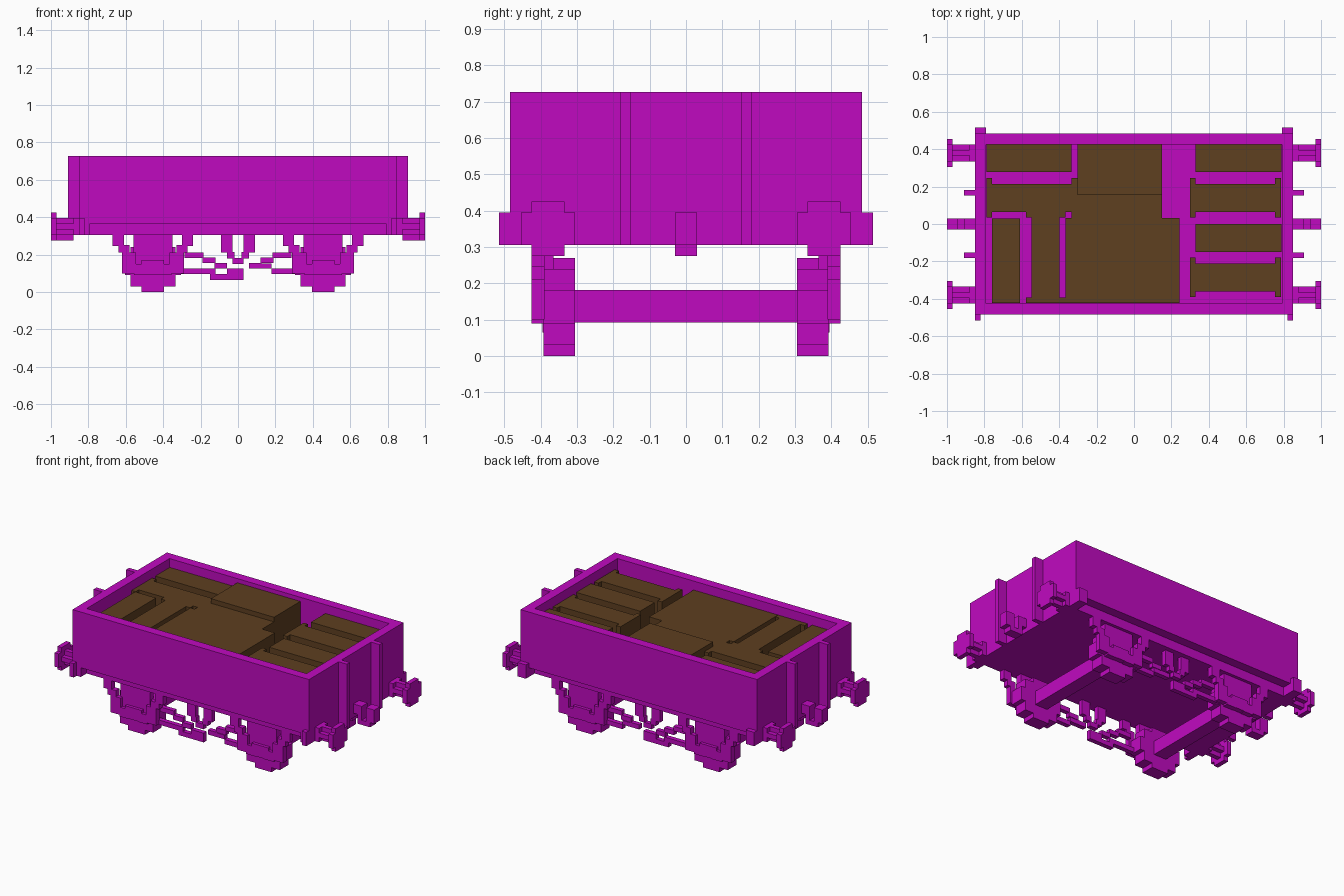
import bpy
import bmesh
from mathutils import Vector

cube = bpy.data.objects.get("Cube")
if cube:
    bpy.data.objects.remove(cube, do_unlink=True)


def material(name, rgb):
    mat = bpy.data.materials.new(name)
    mat.use_nodes = True
    mat.diffuse_color = (*rgb, 1)
    mat.node_tree.nodes["Principled BSDF"].inputs["Base Color"].default_value = (*rgb, 1)
    return mat


PURPLE = material("purple paint", (0.53, 0.003, 0.53))
BROWN = material("brown load", (0.112, 0.05, 0.0144))
BOTH = (-1, 1)


def blocks(name, boxes, mat=PURPLE):
    """One object from boxes given as (x0, x1, y0, y1, z0, z1)."""
    bm = bmesh.new()
    for x0, x1, y0, y1, z0, z1 in boxes:
        size = Vector((abs(x1 - x0), abs(y1 - y0), z1 - z0))
        mid = Vector((x0 + x1, y0 + y1, z0 + z1)) / 2
        for v in bmesh.ops.create_cube(bm, size=1)["verts"]:
            v.co = v.co * size + mid
    mesh = bpy.data.meshes.new(name)
    bm.to_mesh(mesh)
    bm.free()
    mesh.materials.append(mat)
    obj = bpy.data.objects.new(name, mesh)
    bpy.context.collection.objects.link(obj)
    return obj


# Open body, floor and frame
blocks("floor", [(-.82, .82, -.425, .425, .305, .375)])
for s in BOTH:
    blocks("side_wall", [(-.85, .85, s * .425, s * .485, .365, .727)])
    blocks("end_wall", [(s * .79, s * .85, -.43, .43, .305, .727)])
    blocks("buffer_beam", [(s * .82, s * .85, -.515, .515, .305, .395),
                           (s * .79, s * .82, -.485, .515, .305, .395)])
    blocks("end_posts", [(s * .85, s * .91, y - .015, y + .015, .305, .727)
                         for y in (-.167, .167)])

# Coupling hooks and buffers at both ends
for s in BOTH:
    blocks("coupling_hook", [(s * .85, s * .91, -.03, .03, .335, .395),
                             (s * .88, s * .91, -.03, .03, .275, .365),
                             (s * .91, s * .97, -.03, .03, .275, .305),
                             (s * .94, s, -.03, .03, .305, .395)])
    for y in (-.38, .38):
        blocks("buffer", [(s * .85, s * .88, y - .045, y + .045, .305, .395),
                          (s * .88, s * .97, y - .045, y + .045, .335, .365),
                          (s * .88, s * .97, y - .015, y + .015, .305, .395),
                          (s * .97, s, y - .075, y + .075, .305, .395),
                          (s * .97, s, y - .045, y + .045, .275, .425)])

# Wheels, axles and stepped springs
WHEEL_ROWS = [(.06, 0, .03), (.12, .03, .09), (.15, .09, .18),
              (.12, .18, .24), (.06, .24, .27)]
SPRING_STEPS = [(.155, .215, .245, .305), (.125, .185, .21, .25),
                (.09, .165, .1, .21), (.03, .1, .09, .15)]
for cx in (-.455, .455):
    blocks("axle", [(cx - .045, cx + .045, -.31, .31, .092, .182)])
    for s in BOTH:
        blocks("wheel", [(cx - h, cx + h, s * .305, s * .392, z0, z1)
                         for h, z0, z1 in WHEEL_ROWS])
        blocks("axle_guard", [(cx - .105, cx + .105, s * .365, s * .405, .1, .31)])
        blocks("axle_box", [(cx - .06, cx + .06, s * .39, s * .425, .092, .17)])
        blocks("spring", [(cx + d * a, cx + d * b, s * .39, s * .425, z0, z1)
                          for a, b, z0, z1 in SPRING_STEPS for d in BOTH])

# Brake rods: stepped links, mirrored, between the wheels
LINKS = [(.185, .285, .182, .212), (.12, .19, .155, .185), (.06, .125, .125, .155),
         (.03, .09, .21, .31), (.02, .06, .18, .215)]
LOWER_RODS = [(-.34, -.12, .095, .125), (-.15, .03, .065, .095), (.18, .34, .095, .125),
              (-.06, .03, .095, .125), (-.03, .03, .15, .182), (.06, .18, .125, .152)]
for s in BOTH:
    blocks("brake_links", [(d * a, d * b, s * .365, s * .395, z0, z1)
                           for a, b, z0, z1 in LINKS for d in BOTH])
    blocks("brake_rods", [(a, b, s * .365, s * .395, z0, z1)
                          for a, b, z0, z1 in LOWER_RODS])

# Load: plain bales, and bales with wider ends
BASE, TOP = .37, .67


def bale(name, x0, x1, y0, y1, top=TOP, ends=None):
    e, t = .03, .03
    boxes = [(x0, x1, y0, y1, BASE, top)]
    if ends == "x":
        boxes += [(x, x + t, y0 - e, y1 + e, BASE, top) for x in (x0, x1 - t)]
    if ends == "y":
        boxes += [(x0 - e, x1 + e, y, y + t, BASE, top) for y in (y0, y1 - t)]
    blocks(name, boxes, BROWN)


bale("back_corner_bale", -.788, -.335, .277, .428)
bale("tall_bale", -.303, .15, .155, .428, top=.7)
bale("cross_bale", -.788, -.303, .064, .215, ends="x")
bale("front_corner_bale", -.76, -.61, -.423, .03)
bale("front_bale", -.547, -.397, -.423, .064, ends="y")
bale("large_bale", -.365, .242, -.423, .033)
bale("large_bale_back", -.335, .15, .03, .16)
bale("stacked_bale_1", .33, .788, .277, .428)
bale("stacked_bale_2", .3, .785, .064, .215, ends="x")
bale("stacked_bale_3", .33, .788, -.15, 0)
bale("stacked_bale_4", .3, .785, -.36, -.21, ends="x")
